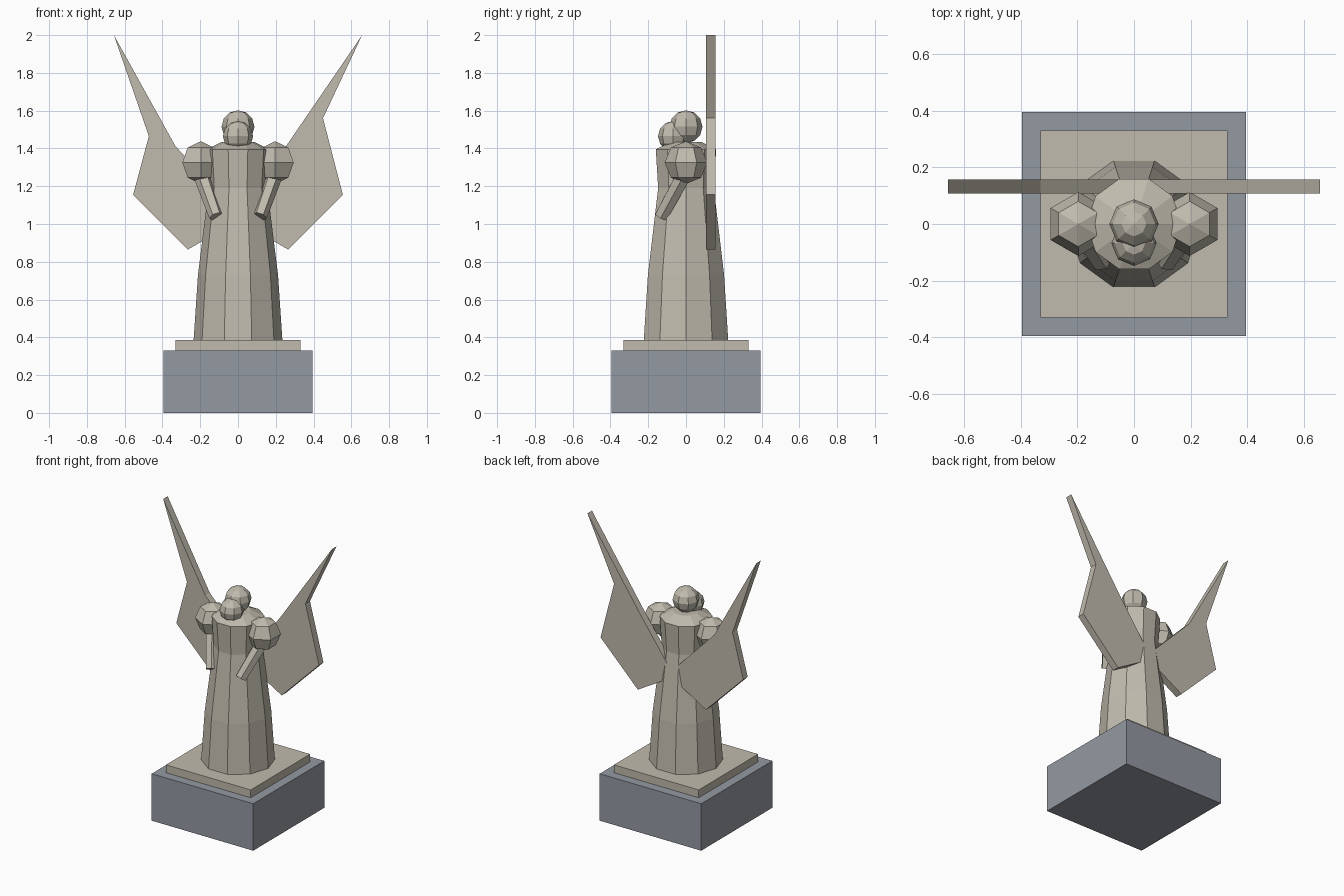
import bpy, bmesh, math
from mathutils import Vector, Matrix

if "Cube" in bpy.data.objects:
    bpy.data.objects.remove(bpy.data.objects["Cube"])


def material(name, rgb):
    m = bpy.data.materials.new(name)
    m.diffuse_color = (*rgb, 1)
    m.use_nodes = True
    m.node_tree.nodes["Principled BSDF"].inputs["Base Color"].default_value = m.diffuse_color
    return m


STONE = material("pale_stone", (0.53, 0.495, 0.42))
SLATE = material("slate_grey", (0.295, 0.32, 0.36))


def finish(name, bm, mat):
    bmesh.ops.recalc_face_normals(bm, faces=bm.faces[:])
    me = bpy.data.meshes.new(name)
    bm.to_mesh(me)
    bm.free()
    me.materials.append(mat)
    ob = bpy.data.objects.new(name, me)
    bpy.context.collection.objects.link(ob)
    return ob


def slab(name, half, z0, z1, mat):
    bm = bmesh.new()
    bmesh.ops.create_cube(bm, size=1, matrix=Matrix.Translation((0, 0, (z0 + z1) / 2))
                          @ Matrix.Diagonal((2 * half, 2 * half, z1 - z0, 1)))
    finish(name, bm, mat)


def ball(name, centre, r, segs, rings, turn=0.0):
    bm = bmesh.new()
    bmesh.ops.create_uvsphere(bm, u_segments=segs, v_segments=rings, radius=r,
                              matrix=Matrix.Translation(centre) @ Matrix.Rotation(turn, 4, 'Z'))
    finish(name, bm, STONE)


def limb(name, a, b, r1, r2, sides):
    a, b = Vector(a), Vector(b)
    d = b - a
    bm = bmesh.new()
    bmesh.ops.create_cone(bm, cap_ends=True, segments=sides, radius1=r1, radius2=r2, depth=d.length,
                          matrix=Matrix.Translation((a + b) / 2) @ d.to_track_quat('Z', 'Y').to_matrix().to_4x4())
    finish(name, bm, STONE)


def lathe(name, profile, sides):
    bm = bmesh.new()
    rings = [[bm.verts.new((r * math.cos(2 * math.pi * i / sides), r * math.sin(2 * math.pi * i / sides), z))
              for i in range(sides)] for r, z in profile]
    for lo, hi in zip(rings, rings[1:]):
        for i in range(sides):
            j = (i + 1) % sides
            bm.faces.new((lo[i], lo[j], hi[j], hi[i]))
    bm.faces.new(rings[0])
    bm.faces.new(rings[-1])
    finish(name, bm, STONE)


def plate(name, outline, y0, y1):
    bm = bmesh.new()
    face = bm.faces.new([bm.verts.new((x, y0, z)) for x, z in outline])
    ext = bmesh.ops.extrude_face_region(bm, geom=[face], use_keep_orig=True)
    bmesh.ops.translate(bm, vec=(0, y1 - y0, 0),
                        verts=[v for v in ext["geom"] if isinstance(v, bmesh.types.BMVert)])
    finish(name, bm, STONE)


# Plinth
slab("plinth", 0.395, 0, 0.33, SLATE)
slab("plinth_cap", 0.33, 0.33, 0.385, STONE)

# Ten-sided robe, waist and shoulders
lathe("robe", [(0.235, 0.385), (0.212, 0.73), (0.155, 1.19), (0.168, 1.395), (0.085, 1.435)], 10)

# Head and lowered face
ball("head", (0, 0, 1.515), 0.087, 8, 6)
ball("face", (0, -0.068, 1.465), 0.08, 8, 6)

# Shoulders and forearms
for side, s in (("left", -1), ("right", 1)):
    ball(side + "_shoulder", (s * 0.197, 0, 1.325), 0.113, 6, 4)
    limb(side + "_forearm", (s * 0.2, 0, 1.28), (s * 0.115, -0.131, 1.04), 0.045, 0.039, 6)

# Wings: the two share a shape but differ slightly along the inner and outer edges
for side, s, outer, inner in (("left", -1, (0.472, 1.465), (0.33, 1.41)),
                              ("right", 1, (0.45, 1.56), (0.26, 1.42))):
    outline = [(0.657, 2.0), outer, (0.555, 1.155), (0.265, 0.865), (0.05, 0.99), (0.03, 1.1), inner]
    plate(side + "_wing", [(s * x, z) for x, z in outline], 0.107, 0.157)
